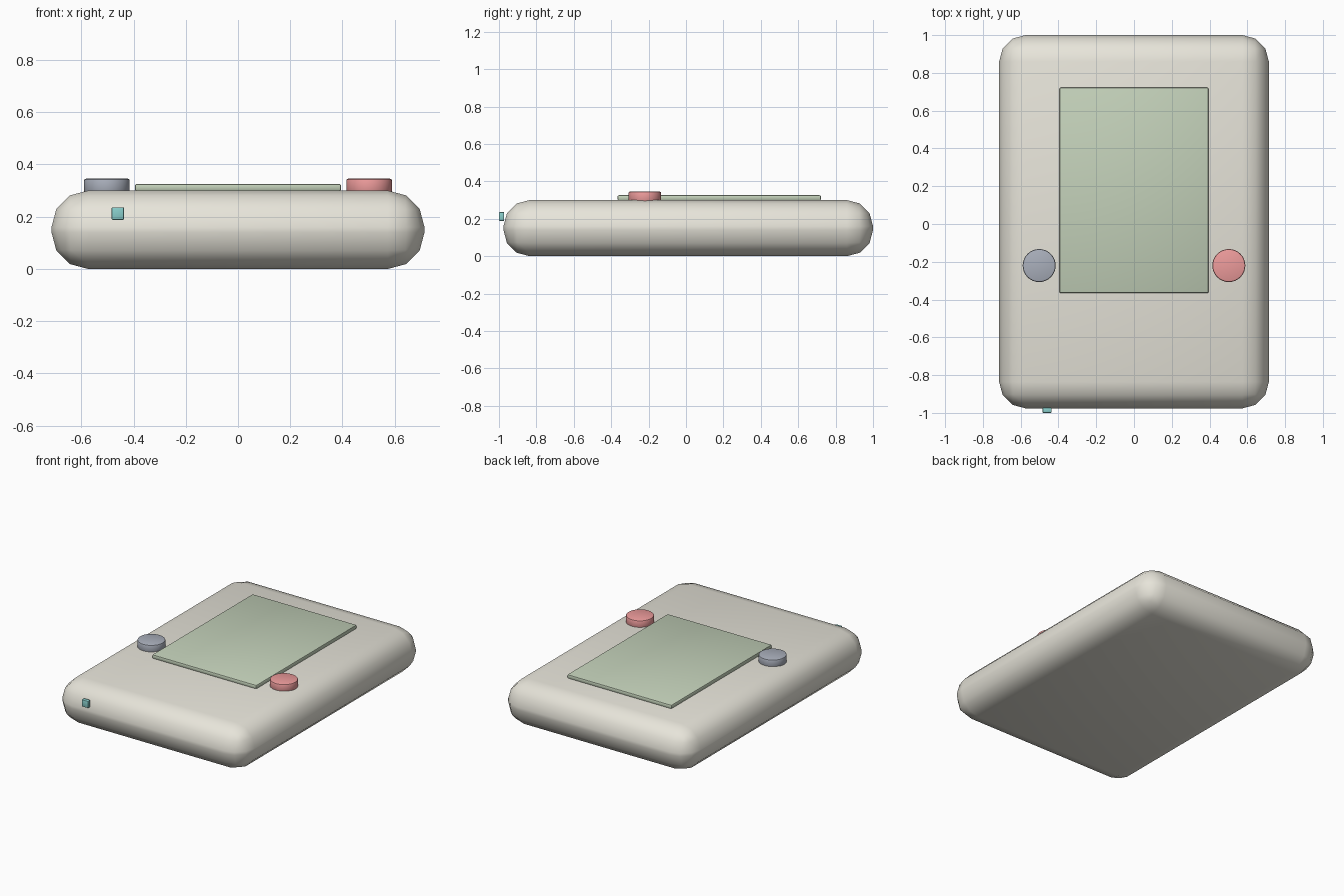
import bpy, math

if "Cube" in bpy.data.objects:
    bpy.data.objects.remove(bpy.data.objects["Cube"])


def finish(obj, name, color, bevel, segments):
    obj.name = name
    mat = bpy.data.materials.new(name + "_material")
    mat.diffuse_color = (*color, 1)
    mat.use_nodes = True
    mat.node_tree.nodes["Principled BSDF"].inputs["Base Color"].default_value = mat.diffuse_color
    obj.data.materials.append(mat)
    mod = obj.modifiers.new("Bevel", "BEVEL")
    mod.width = bevel
    mod.segments = segments
    mod.limit_method = "ANGLE"
    bpy.ops.object.modifier_apply(modifier=mod.name)
    bpy.ops.object.shade_smooth_by_angle(angle=math.radians(40))
    return obj


def box(name, lo, hi, color, bevel, segments):
    bpy.ops.mesh.primitive_cube_add(size=1, location=[(a + b) / 2 for a, b in zip(lo, hi)])
    obj = bpy.context.object
    obj.scale = [b - a for a, b in zip(lo, hi)]
    bpy.ops.object.transform_apply(location=False, rotation=False, scale=True)
    return finish(obj, name, color, bevel, segments)


def button(name, x, color):
    bpy.ops.mesh.primitive_cylinder_add(vertices=32, radius=0.0875, depth=0.055,
                                        location=(x, -0.22, 0.318))
    return finish(bpy.context.object, name, color, 0.008, 2)


# Rounded case
box("case", (-0.714, -0.976, 0), (0.714, 1.0, 0.3), (0.80, 0.78, 0.70), 0.14, 3)

# Raised screen panel
box("screen", (-0.395, -0.366, 0.298), (0.395, 0.722, 0.326), (0.55, 0.64, 0.49), 0.008, 2)

# Two buttons beside the screen
button("left_button", -0.502, (0.40, 0.43, 0.50))
button("right_button", 0.502, (0.85, 0.33, 0.33))

# Small indicator light on the front edge
box("indicator_light", (-0.484, -1.0, 0.188), (-0.436, -0.972, 0.236), (0.25, 0.62, 0.60), 0.005, 2)
